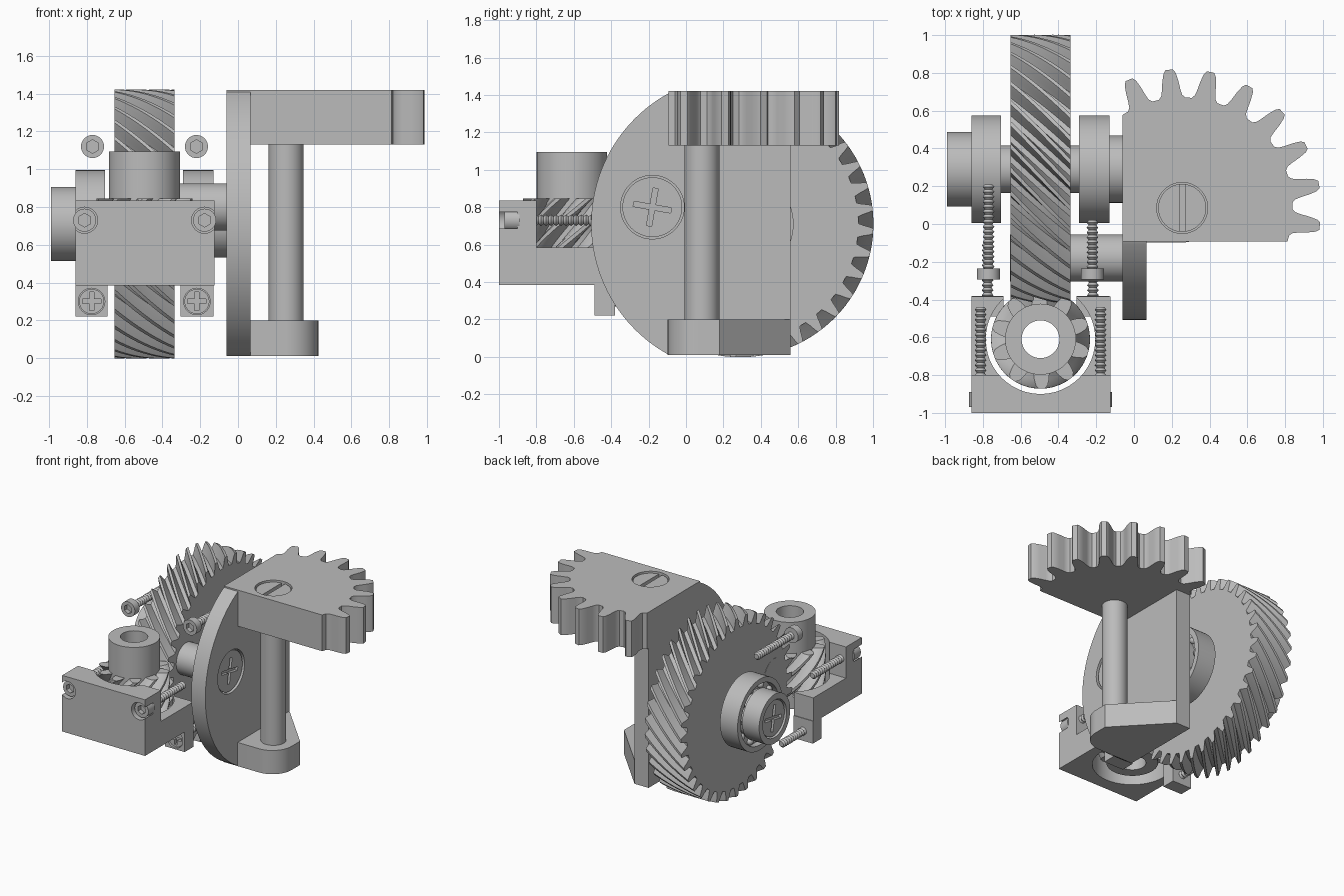
import bpy, bmesh, math
from mathutils import Vector, Matrix

cube = bpy.data.objects.get("Cube")
if cube:
    bpy.data.objects.remove(cube)

grey = bpy.data.materials.new("machined grey")
grey.use_nodes = True
grey.diffuse_color = (0.5, 0.5, 0.5, 1)
grey.node_tree.nodes["Principled BSDF"].inputs["Base Color"].default_value = (0.5, 0.5, 0.5, 1)
parts = []
GEAR = (0.29, 0.71)       # big gear axis (y, z)
PIN = (-0.495, -0.61)     # pinion axis (x, y)
SECTOR = (0.255, 0.085)   # sector axis (x, y)


def add(name, bm):
    bmesh.ops.recalc_face_normals(bm, faces=bm.faces)
    mesh = bpy.data.meshes.new(name)
    bm.to_mesh(mesh)
    bm.free()
    mesh.materials.append(grey)
    obj = bpy.data.objects.new(name, mesh)
    bpy.context.collection.objects.link(obj)
    parts.append(obj)
    return obj


def loft(name, axis, sections):
    """Skin (position, outline) sections; outlines use (y,z), (z,x) or (x,y) for axis x, y, z."""
    place = {"x": lambda a, b, t: (t, a, b), "y": lambda a, b, t: (b, t, a),
             "z": lambda a, b, t: (a, b, t)}[axis]
    bm = bmesh.new()
    rings = [[bm.verts.new(place(a, b, t)) for a, b in line] for t, line in sections]
    n = len(rings[0])
    for low, high in zip(rings, rings[1:]):
        for i in range(n):
            j = (i + 1) % n
            bm.faces.new((low[i], low[j], high[j], high[i]))
    bm.faces.new(rings[0][::-1])
    bm.faces.new(rings[-1])
    return add(name, bm)


def prism(name, axis, outline, lo, hi):
    return loft(name, axis, [(lo, outline), (hi, outline)])


def arc(c, r, a0, a1, n):
    return [(c[0] + r * math.cos(math.radians(a0 + (a1 - a0) * i / n)),
             c[1] + r * math.sin(math.radians(a0 + (a1 - a0) * i / n))) for i in range(n + 1)]


def circle(c, r, n=48):
    return arc(c, r, 0, 360, n)[:-1]


def cyl(name, axis, c, r, lo, hi, n=48):
    return prism(name, axis, circle(c, r, n), lo, hi)


def box(name, x0, x1, y0, y1, z0, z1):
    return prism(name, "z", [(x0, y0), (x1, y0), (x1, y1), (x0, y1)], z0, z1)


def cut(obj, cutter, operation="DIFFERENCE"):
    mod = obj.modifiers.new("cut", "BOOLEAN")
    mod.operation, mod.solver, mod.object = operation, "EXACT", cutter
    graph = bpy.context.evaluated_depsgraph_get()
    mesh = bpy.data.meshes.new_from_object(obj.evaluated_get(graph))
    obj.modifiers.clear()
    obj.data = mesh
    parts.remove(cutter)
    bpy.data.objects.remove(cutter)


def gear_outline(c, teeth, root, tip, tooth, phase=0.0):
    """tooth lists (fraction of pitch, fraction of depth) for one half."""
    shape = [(-f, d) for f, d in tooth] + [(f, d) for f, d in tooth[::-1]]
    pts = []
    for k in range(teeth):
        for f, d in shape:
            a = phase + (k + f) * math.tau / teeth
            r = root + (tip - root) * d
            pts.append((c[0] + r * math.cos(a), c[1] + r * math.sin(a)))
    return pts


def helical(name, axis, c, teeth, root, tip, tooth, lo, hi, twist, steps=10):
    return loft(name, axis, [(lo + (hi - lo) * i / steps,
                gear_outline(c, teeth, root, tip, tooth, twist * i / steps)) for i in range(steps + 1)])


def thread(name, c, r, lo, hi):
    """Threaded shank along y."""
    n = max(4, int((hi - lo) / 0.026))
    step = (hi - lo) / n
    secs = []
    for i in range(n):
        secs += [(lo + i * step, circle(c, r * 0.65, 16)), (lo + (i + 0.5) * step, circle(c, r, 16))]
    loft(name, "y", secs + [(hi, circle(c, r * 0.65, 16))])


def drive_cut(obj, axis, c, size, lo, hi, angles, width=0.028):
    """Straight slots at the given angles across a screw face."""
    for ang in angles:
        u = Vector((math.cos(math.radians(ang)), math.sin(math.radians(ang))))
        v = Vector((-u.y, u.x)) * width / 2
        u = u * size
        o = Vector(c)
        cut(obj, prism("slot", axis, [tuple(p) for p in (o - u - v, o + u - v, o + u + v, o - u + v)], lo, hi))


def sunk_screw(host, name, axis, c, r, face, inward, angles, width=0.028, size=0.7):
    """Flush screw head inside a round recess; inward is the sign leading into the host."""
    deep = face + inward * 0.05
    cut(host, cyl("recess", axis, c, r, *sorted((face - inward * 0.05, deep))))
    top = face + inward * 0.012
    head = cyl(name, axis, c, r * 0.94, *sorted((top, deep + inward * 0.01)))
    drive_cut(head, axis, c, r * size, *sorted((top - inward * 0.02, top + inward * 0.025)), angles, width)


def cap_screw(name, x, z, y0, y1, y2):
    """Socket cap screw with hex recess facing the front."""
    head = cyl(name + "_head", "y", (z, x), 0.061, y0, y1, 32)
    cut(head, prism("hex", "y", circle((z, x), 0.036, 6), y0 - 0.02, y0 + 0.035))
    thread(name + "_thread", (z, x), 0.031, y1 - 0.005, y2)


# Big helical gear
gear_tooth = [(0.33, 0), (0.24, 0.35), (0.17, 0.75), (0.11, 1)]
helical("big_gear", "x", GEAR, 36, 0.632, 0.712, gear_tooth, -0.655, -0.335, 0.47)

# Shaft, end cap and bearings
cyl("gear_shaft", "x", GEAR, 0.125, -0.87, -0.12)
cap = cyl("shaft_cap", "x", GEAR, 0.197, -0.99, -0.84)
sunk_screw(cap, "cap_screw_head", "x", GEAR, 0.15, -0.99, 1, (10, 100))
cyl("shaft_collar", "x", GEAR, 0.178, -0.15, -0.06)
for side, x0, x1 in (("right", -0.86, -0.705), ("left", -0.29, -0.13)):
    race = cyl(side + "_bearing_race", "x", GEAR, 0.285, x0, x1, 64)
    cut(race, cyl("bore", "x", GEAR, 0.243, x0 - 0.1, x1 + 0.1, 64))
    cyl(side + "_bearing_web", "x", GEAR, 0.245, x0 + 0.05, x1 - 0.05, 64)
    cyl(side + "_bearing_inner_race", "x", GEAR, 0.185, x0 + 0.005, x1 - 0.005)
    balls = bmesh.new()
    for y, z in circle(GEAR, 0.214, 10):
        for x in (x0 + 0.045, x1 - 0.045):
            bmesh.ops.create_uvsphere(balls, u_segments=12, v_segments=8, radius=0.028,
                                      matrix=Matrix.Translation((x, y, z)))
    add(side + "_bearing_balls", balls)

# Cam plate with crank pin
CRANK = (-0.18, 0.80)
plate = prism("cam_plate", "x", arc(GEAR, 0.797, 117.2, 241.3, 48)
              + [(0.56, 0.01), (0.56, 1.418)], -0.06, 0.065)
sunk_screw(plate, "crank_screw", "x", CRANK, 0.17, 0.065, -1, (-10, 80), size=0.6)
cyl("crank_pin", "x", CRANK, 0.125, -0.657, -0.05)

# Sector gear arm
sector_tooth = [(0.40, 0), (0.31, 0.1), (0.26, 0.3), (0.21, 0.6), (0.15, 0.88), (0.09, 1)]
sector = prism("sector_gear", "z", gear_outline(SECTOR, 21, 0.585, 0.735, sector_tooth,
               math.radians(-7.5)), 1.13, 1.42)
cut(sector, box("keep", -0.06, 1.2, -0.093, 1.2, 1, 1.6), "INTERSECT")
sunk_screw(sector, "sector_screw", "z", SECTOR, 0.135, 1.42, -1, (90,), 0.03, 1.2)

# Column and its foot
cyl("column", "z", SECTOR, 0.093, 0.15, 1.16)
prism("column_foot", "z", [(-0.06, -0.098)] + arc((0.255, 0.072), 0.17, -90, 0, 12)
      + [(0.425, 0.18), (0.065, 0.56), (-0.06, 0.56)], 0.01, 0.2)

# Helical pinion with hub
pinion_tooth = [(0.36, 0), (0.29, 0.4), (0.2, 0.8), (0.09, 1)]
pinion = helical("pinion", "z", PIN, 10, 0.185, 0.262, pinion_tooth, 0.5, 0.845, 1.6)
hub = cyl("pinion_hub", "z", PIN, 0.188, 0.82, 1.095)
lower = cyl("pinion_lower_hub", "z", PIN, 0.188, 0.4, 0.52)
for part in (pinion, hub, lower):
    cut(part, cyl("bore", "z", PIN, 0.1, 0.2, 1.3))

# Housing: tall front slab, lower arms, open pocket around the pinion
slab = box("housing_front", -0.86, -0.125, -1, -0.8, 0.385, 0.835)
arms = box("housing_arms", -0.86, -0.125, -0.81, -0.385, 0.385, 0.585)
for part in (slab, arms):
    cut(part, cyl("pocket", "z", PIN, 0.29, 0.2, 1))
cut(arms, box("opening", -0.69, -0.305, -0.6, -0.2, 0.2, 1))

# Screws in the slab, screws in the feet and the upper pair
for side, x, foot0, foot1, ux, uend in (("right", -0.812, -0.86, -0.69, -0.77, 0.21),
                                        ("left", -0.177, -0.305, -0.13, -0.22, 0.02)):
    cut(slab, cyl("counterbore", "y", (0.73, x), 0.069, -1.1, -0.9, 32))
    cap_screw(side + "_slab_screw", x, 0.73, -0.97, -0.89, -0.44)
    foot = box(side + "_foot", foot0, foot1, -0.49, -0.38, 0.22, 0.4)
    fc = (0.3, (foot0 + foot1) / 2)
    sunk_screw(foot, side + "_foot_screw", "y", fc, 0.07, -0.49, 1, (0, 90), 0.024)
    thread(side + "_foot_thread", fc, 0.031, -0.39, -0.1)
    cap_screw(side + "_upper_screw", ux, 1.12, -0.295, -0.235, uend)

# Smooth round surfaces, keep edges sharp
for obj in bpy.context.selected_objects:
    obj.select_set(False)
for obj in parts:
    obj.select_set(True)
bpy.context.view_layer.objects.active = parts[0]
bpy.ops.object.shade_smooth_by_angle(angle=math.radians(30))
